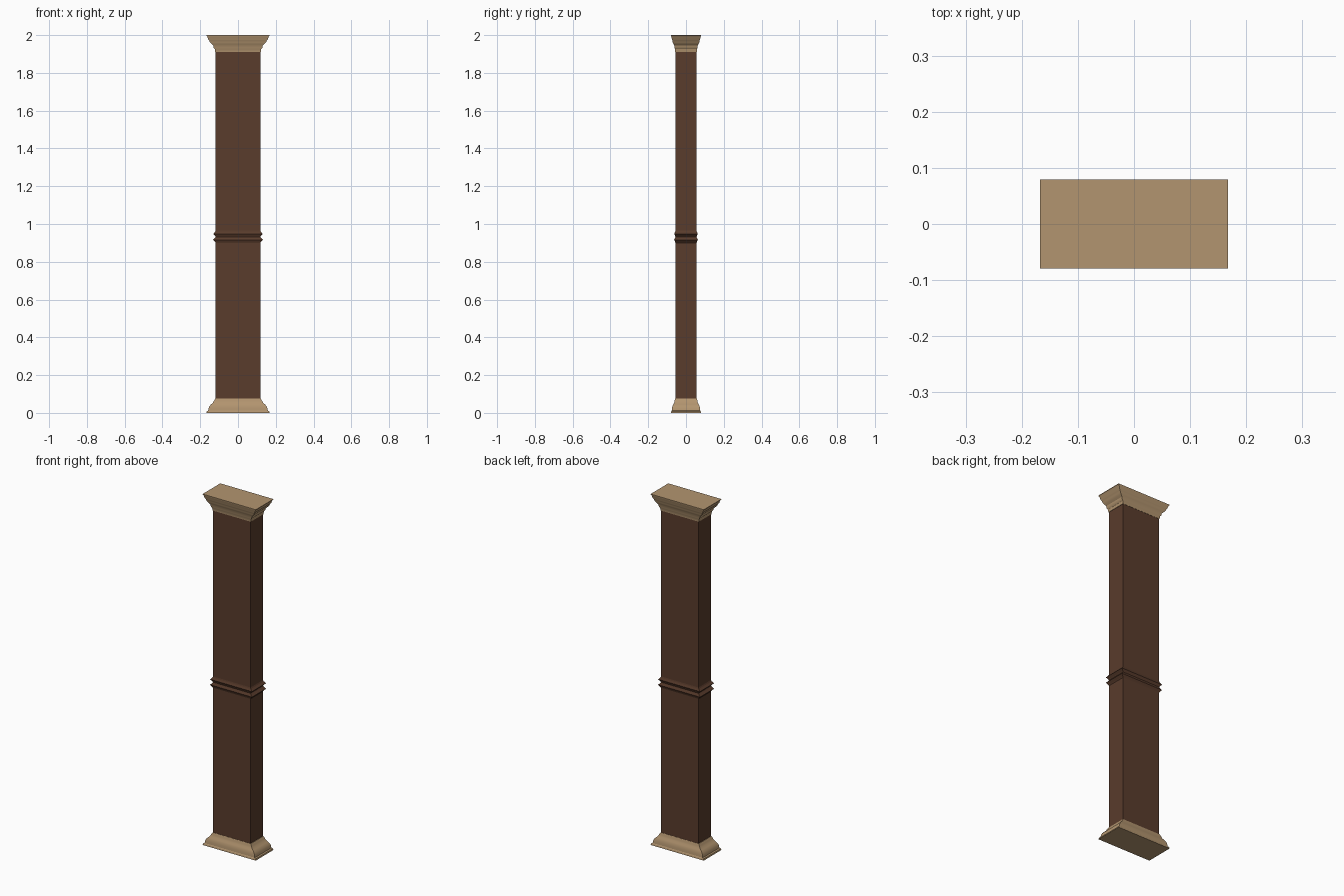
import bpy, bmesh

if "Cube" in bpy.data.objects:
    bpy.data.objects.remove(bpy.data.objects["Cube"])

HX, HY = 0.118, 0.056  # shaft half sizes


def material(name, color):
    m = bpy.data.materials.new(name)
    m.diffuse_color = (*color, 1)
    m.use_nodes = True
    m.node_tree.nodes["Principled BSDF"].inputs["Base Color"].default_value = m.diffuse_color
    return m


wood = material("dark_wood", (0.10, 0.045, 0.025))
tan = material("tan_stone", (0.45, 0.30, 0.16))


def ring_points(cuts):
    # counter-clockwise rectangle, each side split at the given fractions
    corners = [(-HX, -HY), (HX, -HY), (HX, HY), (-HX, HY)]
    pts = []
    for i, (ax, ay) in enumerate(corners):
        bx, by = corners[(i + 1) % 4]
        pts += [(ax + (bx - ax) * t, ay + (by - ay) * t) for t in cuts]
    return pts


def loft(name, profile, mat, cuts=(0,), panel=False):
    # stack scaled rectangles; profile holds (z, scale) pairs
    bm = bmesh.new()
    pts = ring_points(cuts)
    n = len(pts)
    rings = [[bm.verts.new((x * s, y * s, z)) for x, y in pts] for z, s in profile]
    recesses = []
    for r in range(len(rings) - 1):
        a, b = rings[r], rings[r + 1]
        for i in range(n):
            j = (i + 1) % n
            f = bm.faces.new((a[i], a[j], b[j], b[i]))
            if panel and r == 1 and i % len(cuts) in (1, 3):
                recesses.append(f)
    bm.faces.new(rings[0][::-1])
    bm.faces.new(rings[-1])
    if recesses:
        bmesh.ops.inset_individual(bm, faces=recesses, thickness=0.001, depth=-0.005)
    me = bpy.data.meshes.new(name)
    bm.to_mesh(me)
    bm.free()
    me.materials.append(mat)
    ob = bpy.data.objects.new(name, me)
    bpy.context.collection.objects.link(ob)
    return ob


# shaft halves, two recessed panels on every face
cuts = (0, 0.15, 0.37, 0.63, 0.85)
for name, zs in (("lower_shaft", (0.06, 0.115, 0.86, 0.905)),
                 ("upper_shaft", (0.96, 1.0, 1.87, 1.92))):
    loft(name, [(z, 1) for z in zs], wood, cuts, True)

# double ridged band between the halves
loft("middle_band", [(0.90, 1.0), (0.905, 1.03), (0.916, 1.12), (0.927, 1.03),
                     (0.932, 1.0), (0.937, 1.03), (0.947, 1.12), (0.958, 1.03),
                     (0.965, 1.0)], wood)

# flared base and capital mouldings
base = loft("base_moulding", [(0, 1.42), (0.008, 1.40), (0.012, 1.34), (0.025, 1.32),
                              (0.036, 1.28), (0.046, 1.20), (0.054, 1.12),
                              (0.064, 1.08), (0.075, 1.02)], tan)
cap = loft("capital_moulding", [(1.91, 1.02), (1.926, 1.04), (1.932, 1.09), (1.944, 1.11),
                                (1.952, 1.18), (1.962, 1.26), (1.972, 1.29),
                                (1.976, 1.33), (1.99, 1.37), (1.997, 1.42),
                                (2.0, 1.42)], tan)
for ob in (base, cap):
    bpy.ops.object.select_all(action='DESELECT')
    ob.select_set(True)
    bpy.context.view_layer.objects.active = ob
    bpy.ops.object.shade_smooth_by_angle(angle=0.6)
